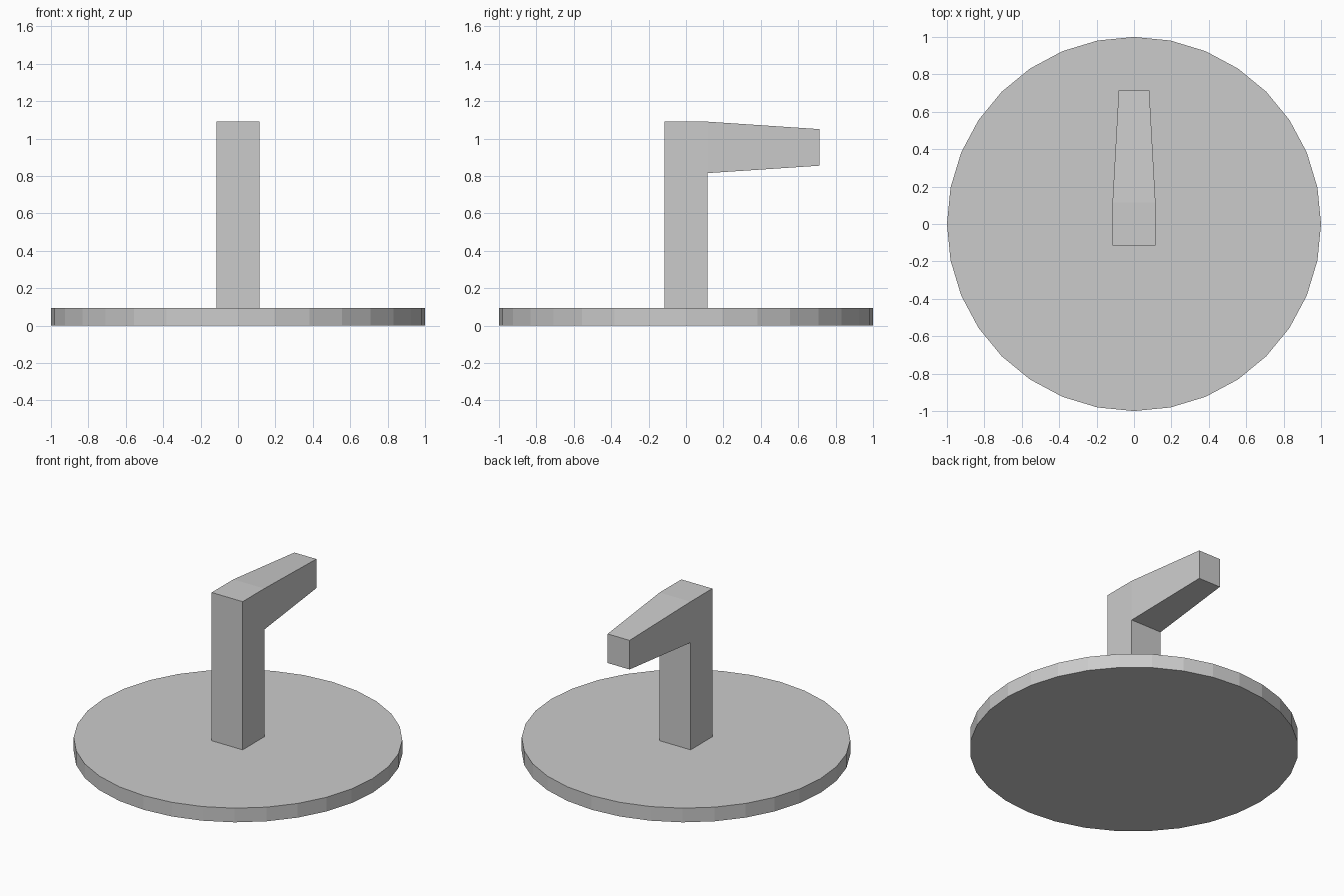
import bpy, bmesh
from mathutils import Vector

if "Cube" in bpy.data.objects:
    bpy.data.objects.remove(bpy.data.objects["Cube"])

BASE_H = 0.095      # disc thickness
HALF = 0.115        # half width of the post
ARM_Z = 0.815       # underside of the arm at the post
TOP_Z = 1.09        # top of the post


def extrude(bm, face, points):
    """Extrude a face and map each new corner through points(co)."""
    new = bmesh.ops.extrude_face_region(bm, geom=[face])
    bmesh.ops.delete(bm, geom=[face], context='FACES_ONLY')
    for v in [g for g in new["geom"] if isinstance(g, bmesh.types.BMVert)]:
        v.co = points(v.co)


def face_facing(bm, direction):
    """Outermost face in a direction."""
    return max(bm.faces, key=lambda f: f.calc_center_median().dot(direction))


# Round wall plate
bpy.ops.mesh.primitive_cylinder_add(vertices=32, radius=1, depth=BASE_H,
                                    location=(0, 0, BASE_H / 2))
bpy.context.object.name = "base_plate"

# Square post with the tapered hook arm extruded from its upper block
bm = bmesh.new()
bmesh.ops.create_cube(bm, size=1)
for v in bm.verts:
    v.co = (v.co.x * 2 * HALF, v.co.y * 2 * HALF,
            BASE_H if v.co.z < 0 else ARM_Z)
extrude(bm, face_facing(bm, Vector((0, 0, 1))),
        lambda c: Vector((c.x, c.y, TOP_Z)))
arm_root = next(f for f in bm.faces
                if f.calc_center_median().y > HALF - 0.01
                and f.calc_center_median().z > ARM_Z)
mid = (ARM_Z + TOP_Z) / 2
extrude(bm, arm_root,
        lambda c: Vector((c.x * 0.71, 0.715, mid + (c.z - mid) * 0.71)))
bmesh.ops.recalc_face_normals(bm, faces=bm.faces)

mesh = bpy.data.meshes.new("hook_post")
bm.to_mesh(mesh)
bm.free()
bpy.context.collection.objects.link(bpy.data.objects.new("hook_post", mesh))
